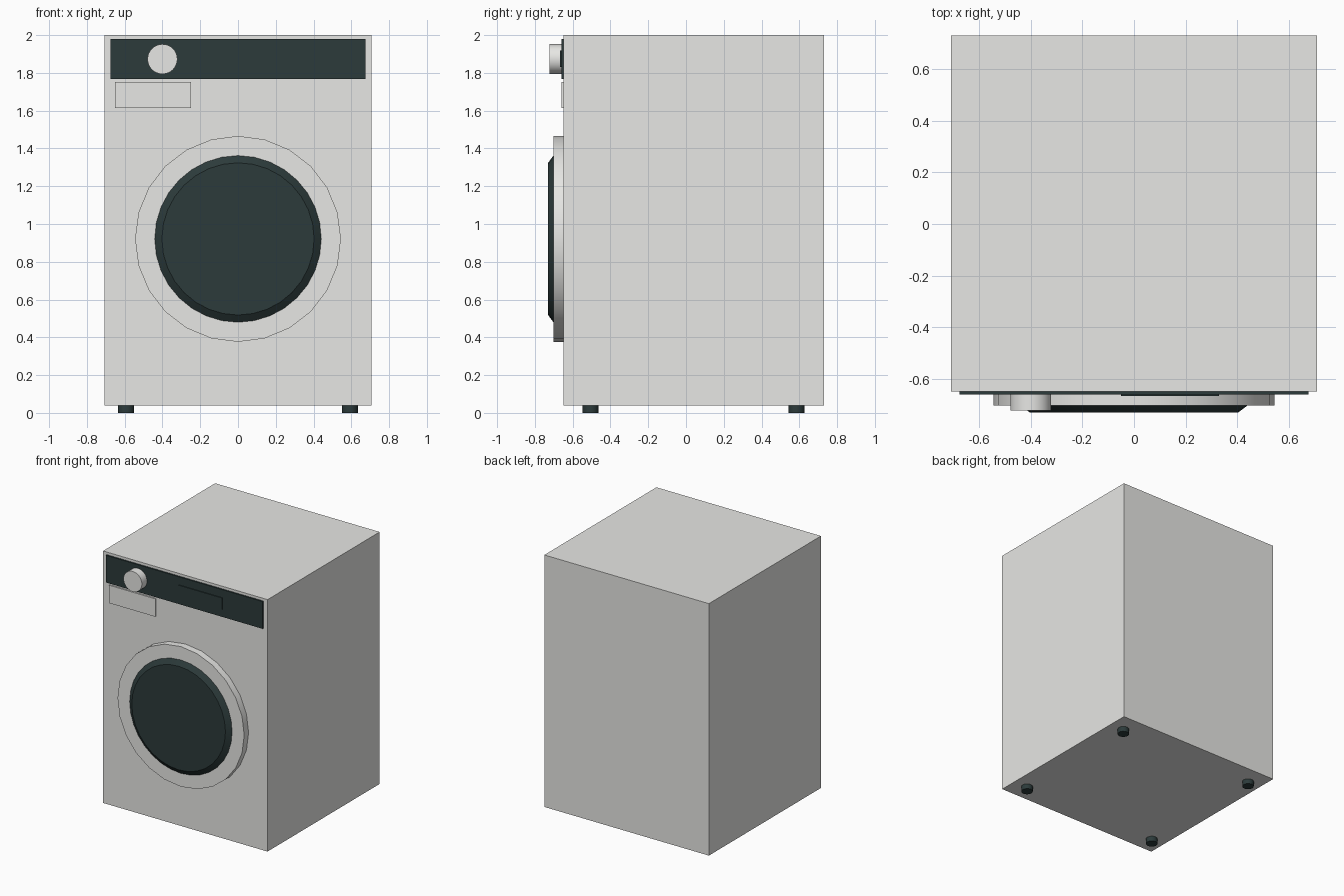
import bpy
import math
from mathutils import Vector

cube = bpy.data.objects.get("Cube")
if cube:
    bpy.data.objects.remove(cube, do_unlink=True)


def make_material(name, colour):
    mat = bpy.data.materials.new(name)
    mat.use_nodes = True
    mat.diffuse_color = colour
    mat.node_tree.nodes["Principled BSDF"].inputs["Base Color"].default_value = colour
    return mat


WHITE = make_material("white enamel", (0.8, 0.8, 0.78, 1))
DARK = make_material("dark teal", (0.025, 0.043, 0.043, 1))


def box(name, mat, low, high):
    """Box between two opposite corners."""
    low, high = Vector(low), Vector(high)
    bpy.ops.mesh.primitive_cube_add(size=1, location=(low + high) / 2)
    ob = bpy.context.object
    ob.name = name
    ob.scale = high - low
    bpy.ops.object.transform_apply(location=False, rotation=False, scale=True)
    ob.data.materials.append(mat)
    return ob


def disc(name, mat, start, direction, depth, r1, r2, sides):
    """Round part growing from start along direction, r1 at its base."""
    direction = Vector(direction)
    bpy.ops.mesh.primitive_cone_add(
        vertices=sides, radius1=r1, radius2=r2, depth=depth,
        location=Vector(start) + direction * depth / 2,
        rotation=direction.to_track_quat("Z", "Y").to_euler())
    ob = bpy.context.object
    ob.name = name
    ob.data.materials.append(mat)
    bpy.ops.object.shade_smooth_by_angle(angle=math.radians(30))
    return ob


FRONT = -0.648
OUT = (0, -1, 0)

# Cabinet
box("cabinet", WHITE, (-0.708, FRONT, 0.04), (0.708, 0.73, 2.0))

# Control panel, display, dial and detergent drawer
box("control_panel", DARK, (-0.675, FRONT - 0.012, 1.768), (0.675, FRONT, 1.98))
box("display", DARK, (-0.05, FRONT - 0.019, 1.83), (0.33, FRONT - 0.012, 1.918))
disc("dial", WHITE, (-0.4, FRONT - 0.01, 1.873), OUT, 0.065, 0.079, 0.079, 32)
box("detergent_drawer", WHITE, (-0.65, FRONT - 0.01, 1.614), (-0.25, FRONT, 1.753))

# Round door with bevelled dark window
disc("door_ring", WHITE, (0, FRONT, 0.921), OUT, 0.054, 0.545, 0.545, 24)
disc("door_window", DARK, (0, FRONT - 0.054, 0.921), OUT, 0.028, 0.441, 0.403, 32)

# Feet
for side, x in (("right", -0.592), ("left", 0.592)):
    for end, y in (("front", -0.505), ("back", 0.585)):
        disc(f"{end}_{side}_foot", DARK, (x, y, 0), (0, 0, 1), 0.04, 0.042, 0.042, 16)
